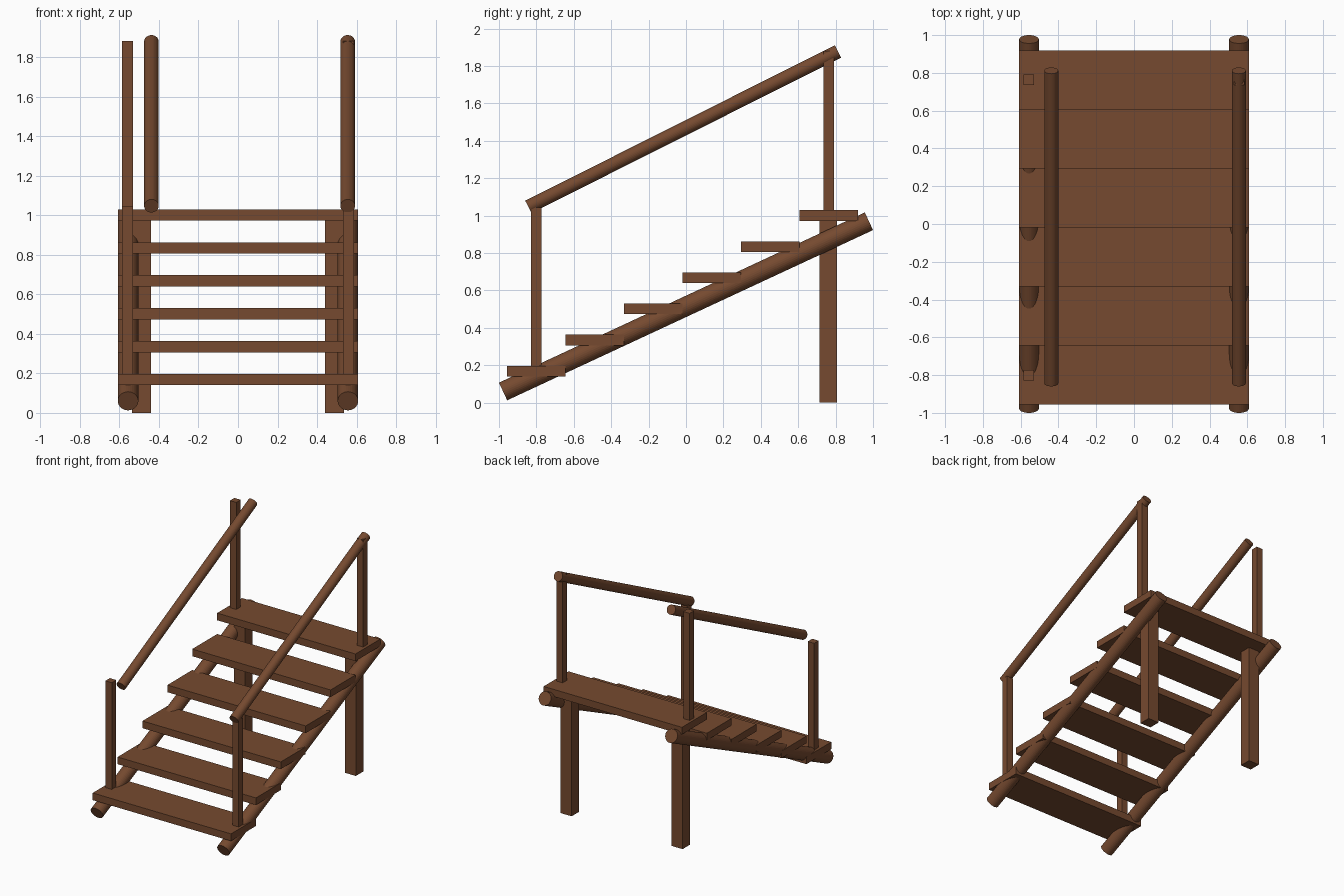
import bpy
import bmesh
from mathutils import Vector, Matrix

if "Cube" in bpy.data.objects:
    bpy.data.objects.remove(bpy.data.objects["Cube"])

wood = bpy.data.materials.new("brown wood")
wood.diffuse_color = (0.18, 0.068, 0.029, 1)
wood.use_nodes = True
wood.node_tree.nodes["Principled BSDF"].inputs["Base Color"].default_value = wood.diffuse_color


def finish(name, bm):
    mesh = bpy.data.meshes.new(name)
    bm.to_mesh(mesh)
    bm.free()
    mesh.materials.append(wood)
    ob = bpy.data.objects.new(name, mesh)
    bpy.context.collection.objects.link(ob)
    return ob


def box(name, lo, hi):
    lo, hi = Vector(lo), Vector(hi)
    bm = bmesh.new()
    bmesh.ops.create_cube(bm, size=1, matrix=Matrix.Translation((lo + hi) / 2)
                          @ Matrix.Diagonal((*(hi - lo), 1)))
    return finish(name, bm)


def pole(name, start, end, radius):
    start, end = Vector(start), Vector(end)
    d = end - start
    bm = bmesh.new()
    turn = Vector((0, 0, 1)).rotation_difference(d).to_matrix().to_4x4()
    bmesh.ops.create_cone(bm, cap_ends=True, segments=32, radius1=radius,
                          radius2=radius, depth=d.length,
                          matrix=Matrix.Translation((start + end) / 2) @ turn)
    return finish(name, bm)


# Six treads, edge to edge in plan
DEPTH, RISE = 0.3125, 0.1665
for i in range(6):
    y, z = -0.956 + i * DEPTH, 0.14 + i * RISE
    box(f"tread_{i + 1}", (-0.608, y, z), (0.608, y + DEPTH, z + 0.057))

for side, s in (("left", -1), ("right", 1)):
    # Round sloping stringers under the treads
    pole(f"{side}_stringer", (s * 0.556, -0.978, 0.06), (s * 0.556, 0.978, 0.97), 0.052)

    # Square legs under the top tread
    x = s * 0.488
    box(f"{side}_leg", (x - 0.048, 0.714, 0), (x + 0.048, 0.808, 0.975))

    # Handrail posts standing on the first and last tread
    x = s * 0.558
    for end, y, z0, z1 in (("front", -0.80, 0.195, 1.045), ("back", 0.763, 1.027, 1.88)):
        box(f"{side}_{end}_post", (x - 0.028, y - 0.028, z0), (x + 0.028, y + 0.028, z1))

    # Handrails: the left one sits inboard of its posts
    x = 0.555 if s > 0 else -0.438
    pole(f"{side}_handrail", (x, -0.843, 1.047), (x, 0.812, 1.878), 0.037)
